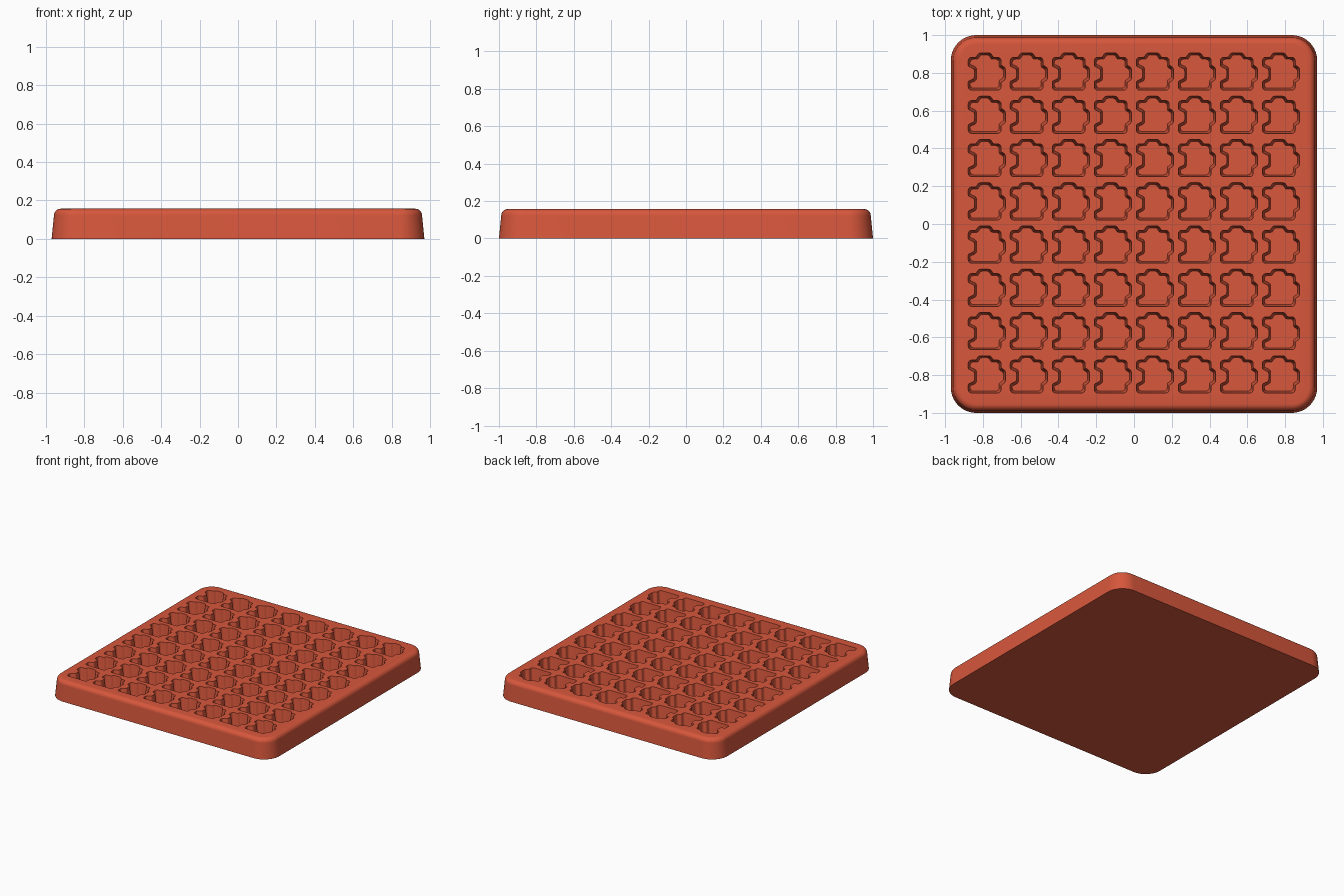
import bpy
import bmesh
import math
from mathutils import Vector

if "Cube" in bpy.data.objects:
    bpy.data.objects.remove(bpy.data.objects["Cube"], do_unlink=True)

HEIGHT, FLOOR = 0.157, 0.055
DRAFT = 0.1                      # sideways slope of the walls per unit of height

clay = bpy.data.materials.new("terracotta red")
clay.use_nodes = True
colour = (0.68, 0.095, 0.045, 1)
clay.diffuse_color = colour
clay.node_tree.nodes["Principled BSDF"].inputs["Base Color"].default_value = colour


def fillet(corners, steps):
    """Closed outline with a true arc at each (x, y, radius) corner."""
    out = []
    pts = [Vector(c[:2]) for c in corners]
    for i, p in enumerate(pts):
        a = (pts[i - 1] - p).normalized()
        b = (pts[(i + 1) % len(pts)] - p).normalized()
        turn = math.pi - a.angle(b)
        reach = corners[i][2] * math.tan(turn / 2)
        w = math.cos(turn / 2)
        start, end = p + a * reach, p + b * reach
        for k in range(steps + 1):
            t = k / steps
            f = ((1 - t) ** 2, 2 * w * t * (1 - t), t * t)
            out.append((start * f[0] + p * f[1] + end * f[2]) / sum(f))
    return out


def loft(bm, loops):
    """Skin a stack of (outline, z) loops, lowest first, and cap both ends."""
    rings = [[bm.verts.new((p.x, p.y, z)) for p in outline] for outline, z in loops]
    n = len(rings[0])
    for low, high in zip(rings, rings[1:]):
        for i in range(n):
            j = (i + 1) % n
            bm.faces.new((low[i], low[j], high[j], high[i]))
    bm.faces.new(rings[0][::-1])
    bm.faces.new(rings[-1])


def make_object(name, bm):
    mesh = bpy.data.meshes.new(name)
    bm.to_mesh(mesh)
    bm.free()
    mesh.materials.append(clay)
    obj = bpy.data.objects.new(name, mesh)
    bpy.context.collection.objects.link(obj)
    return obj


def tray_outline(inset):
    x, y, r = 0.97 - inset, 1.0 - inset, 0.135 - inset
    return fillet([(-x, -y, r), (x, -y, r), (x, y, r), (-x, y, r)], 12)


def piece_outline(inset, cx, cy):
    """Jigsaw piece: tabs on the right and back, a notch on the left."""
    h = 0.087 - inset
    tab, head, rise = 0.046 - inset, 0.031 - inset, 0.023
    gap, nose, deep = 0.040 + inset, 0.024 + inset, 0.034
    r, s = 0.018, 0.009
    corners = [
        (-h, -h, r), (h, -h, r),
        (h, -tab, s), (h + rise, -head, 0.018), (h + rise, head, 0.018), (h, tab, s),
        (h, h, r),
        (tab, h, s), (head, h + rise, 0.018), (-head, h + rise, 0.018), (-tab, h, s),
        (-h, h, r),
        (-h, gap, s), (-h + deep, nose, 0.018), (-h + deep, -nose, 0.018), (-h, -gap, s),
    ]
    return [p + Vector((cx, cy)) for p in fillet(corners, 4)]


# Tray body: sloped sides and a rounded upper rim
bm = bmesh.new()
rim = 0.035
lean = DRAFT * (HEIGHT - rim)
loops = [(tray_outline(0), 0)]
for k in range(9):
    a = math.pi / 2 * k / 8
    loops.append((tray_outline(lean + rim * (1 - math.cos(a))),
                  HEIGHT - rim + rim * math.sin(a)))
loft(bm, loops)
tray = make_object("puzzle_mould_tray", bm)

# Cutter: eight by eight grid of jigsaw cavities
bm = bmesh.new()
over = 0.02
for col in range(8):
    for row in range(8):
        cx, cy = (col - 3.5) * 0.2225 - 0.012, (row - 3.5) * 0.229 - 0.006
        loft(bm, [(piece_outline(DRAFT * (HEIGHT - FLOOR), cx, cy), FLOOR),
                  (piece_outline(-DRAFT * over, cx, cy), HEIGHT + over)])
cutter = make_object("cavity_cutter", bm)
cutter.hide_render = True

# Cut the cavities, then bake the result
cut = tray.modifiers.new("cavities", "BOOLEAN")
cut.operation = "DIFFERENCE"
cut.solver = "EXACT"
cut.object = cutter
bpy.ops.object.select_all(action="DESELECT")
tray.select_set(True)
bpy.context.view_layer.objects.active = tray
bpy.ops.object.modifier_apply(modifier=cut.name)
bpy.data.objects.remove(cutter, do_unlink=True)
bpy.ops.object.shade_smooth_by_angle(angle=math.radians(35))
